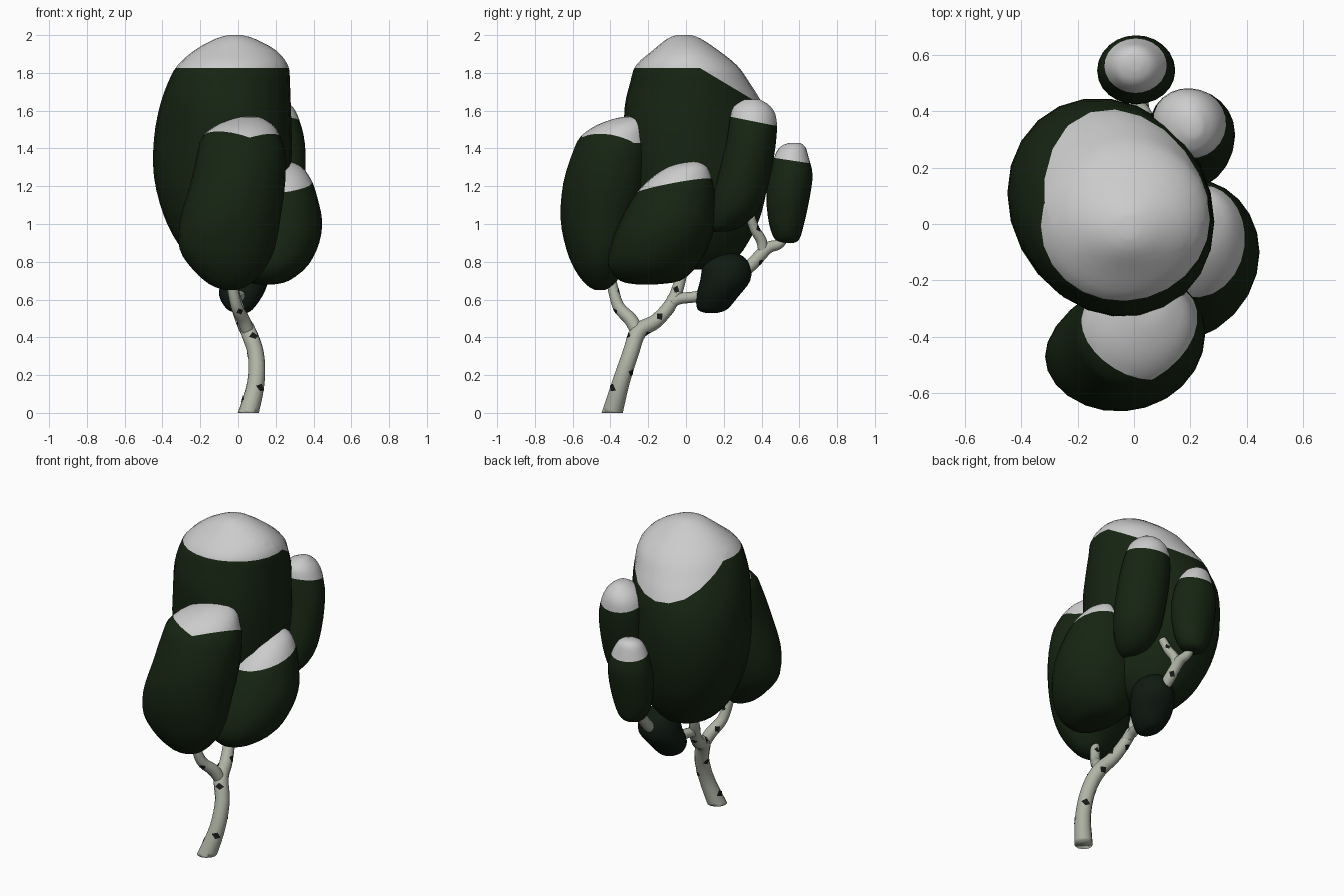
import bpy, bmesh, random
from math import cos, sin, pi
from mathutils import Vector

random.seed(4)


def mat(name, rgb):
    m = bpy.data.materials.new(name)
    m.diffuse_color = (*rgb, 1)
    return m


GREEN = mat("foliage", (0.008, 0.018, 0.006))
DARK = mat("dark_foliage", (0.005, 0.010, 0.006))
SNOW = mat("snow", (0.8, 0.8, 0.8))
BARK = mat("bark", (0.43, 0.46, 0.38))
MARK = mat("bark_mark", (0.01, 0.01, 0.01))


def spline(keys, steps):
    """Catmull-Rom through tuples of any length."""
    k = [keys[0]] + list(keys) + [keys[-1]]
    out = []
    for i in range(1, len(k) - 2):
        for s in range(steps):
            t = s / steps
            out.append([0.5 * (2 * b + (c - a) * t + (2 * a - 5 * b + 4 * c - d) * t * t
                               + (3 * b - a - 3 * c + d) * t ** 3)
                        for a, b, c, d in zip(*k[i - 1:i + 3])])
    return out + [list(keys[-1])]


def finish(name, bm, mats):
    bmesh.ops.recalc_face_normals(bm, faces=bm.faces)
    for f in bm.faces:
        f.smooth = True
    me = bpy.data.meshes.new(name)
    bm.to_mesh(me)
    bm.free()
    for m in mats:
        me.materials.append(m)
    ob = bpy.data.objects.new(name, me)
    bpy.context.collection.objects.link(ob)
    return ob


def skin_rings(bm, rings):
    """Bridge equal-length rings of points and cap both ends."""
    vs = [[bm.verts.new(p) for p in r] for r in rings]
    n = len(vs[0])
    for a, b in zip(vs, vs[1:]):
        for i in range(n):
            j = (i + 1) % n
            bm.faces.new((a[i], a[j], b[j], b[i]))
    bm.faces.new(vs[0])
    bm.faces.new(vs[-1])


def clump(name, keys, planes=(), test=all, green=GREEN, skew=lambda z: 0.0, seg=24):
    """keys: (z, x0, x1, y0, y1) extents; snow where z > a*x + b*y + c."""
    rings = []
    for z, x0, x1, y0, y1 in spline(keys, 3):
        rings.append([((x0 + x1) / 2 + (x1 - x0) / 2 * cos(2 * pi * i / seg),
                       (y0 + y1) / 2 + (y1 - y0) / 2 * sin(2 * pi * i / seg + skew(z)), z)
                      for i in range(seg)])
    bm = bmesh.new()
    skin_rings(bm, rings)
    for a, b, c in planes:
        bmesh.ops.bisect_plane(bm, geom=bm.verts[:] + bm.edges[:] + bm.faces[:], dist=1e-5,
                               plane_co=(0, 0, c), plane_no=(-a, -b, 1))
    for f in bm.faces:
        p = f.calc_center_median()
        if planes and test(p.z > a * p.x + b * p.y + c for a, b, c in planes):
            f.material_index = 1
    return finish(name, bm, [green, SNOW])


# Leaf clumps with snow caps
clump("main_crown", [
    (0.76, -0.14, 0.02, -0.04, 0.14), (0.80, -0.23, 0.12, -0.15, 0.25),
    (0.90, -0.32, 0.20, -0.24, 0.33), (1.05, -0.395, 0.25, -0.29, 0.40),
    (1.25, -0.445, 0.28, -0.32, 0.44), (1.45, -0.445, 0.285, -0.33, 0.445),
    (1.62, -0.415, 0.28, -0.325, 0.41), (1.75, -0.37, 0.275, -0.295, 0.335),
    (1.84, -0.32, 0.265, -0.265, 0.27), (1.92, -0.23, 0.20, -0.175, 0.17),
    (1.98, -0.12, 0.09, -0.10, 0.08), (2.0, -0.05, 0.02, -0.05, 0.03)],
    [(0, 0, 1.825), (0, -0.6, 1.87)], any,
    skew=lambda z: -0.13 + 0.17 * min(1, max(0, (z - 1.5) / 0.3)))
clump("front_clump", [
    (0.65, -0.07, -0.01, -0.48, -0.43), (0.68, -0.15, 0.06, -0.53, -0.38),
    (0.76, -0.24, 0.14, -0.59, -0.33), (0.87, -0.31, 0.195, -0.635, -0.28),
    (1.03, -0.305, 0.225, -0.665, -0.23), (1.22, -0.25, 0.25, -0.65, -0.19),
    (1.38, -0.215, 0.25, -0.60, -0.18), (1.46, -0.19, 0.225, -0.56, -0.18),
    (1.52, -0.12, 0.19, -0.48, -0.185), (1.56, -0.02, 0.13, -0.37, -0.20),
    (1.57, 0.02, 0.09, -0.30, -0.24)],
    [(0, 0, 1.43), (-0.38, -0.46, 1.226), (0.48, -0.36, 1.228)], skew=lambda z: 0.08)
clump("right_clump", [
    (0.68, 0.10, 0.19, -0.26, -0.16), (0.70, 0.04, 0.27, -0.35, -0.03),
    (0.78, -0.05, 0.37, -0.41, 0.06), (0.90, -0.07, 0.43, -0.395, 0.125),
    (1.02, -0.04, 0.445, -0.345, 0.155), (1.14, 0.03, 0.42, -0.28, 0.155),
    (1.23, 0.10, 0.39, -0.20, 0.14), (1.30, 0.16, 0.34, -0.10, 0.115),
    (1.33, 0.23, 0.28, 0.0, 0.07)],
    [(0.1, 0.18, 1.19)])
clump("back_right_clump", [
    (0.96, 0.15, 0.22, 0.14, 0.22), (0.99, 0.10, 0.27, 0.12, 0.30),
    (1.08, 0.07, 0.33, 0.13, 0.39), (1.22, 0.06, 0.355, 0.16, 0.44),
    (1.42, 0.055, 0.355, 0.21, 0.475), (1.55, 0.07, 0.325, 0.23, 0.48),
    (1.62, 0.11, 0.29, 0.25, 0.45), (1.66, 0.18, 0.24, 0.31, 0.39)],
    [(0, -0.2, 1.615)], skew=lambda z: -0.05)
clump("back_clump", [
    (0.90, -0.03, 0.03, 0.51, 0.57), (0.92, -0.07, 0.08, 0.47, 0.60),
    (1.00, -0.11, 0.12, 0.44, 0.625), (1.14, -0.13, 0.145, 0.425, 0.655),
    (1.26, -0.125, 0.14, 0.44, 0.67), (1.35, -0.10, 0.11, 0.465, 0.65),
    (1.41, -0.07, 0.07, 0.50, 0.63), (1.43, -0.03, 0.03, 0.55, 0.60)],
    [(0, -0.15, 1.42)])
clump("low_clump", [
    (0.53, -0.01, 0.05, 0.10, 0.17), (0.55, -0.06, 0.08, 0.06, 0.22),
    (0.62, -0.10, 0.13, 0.055, 0.28), (0.70, -0.09, 0.16, 0.075, 0.34),
    (0.78, -0.07, 0.15, 0.09, 0.34), (0.83, -0.03, 0.11, 0.13, 0.30),
    (0.845, 0.02, 0.06, 0.21, 0.25)], green=DARK)

marks = bmesh.new()


def branch(name, keys, n_marks=0, seg=12):
    """Round tapering limb through (x, y, z, radius) keys, with diamond bark marks."""
    pts = spline(keys, 5)
    rings, frames = [], []
    for i, p in enumerate(pts):
        a, b = pts[max(i - 1, 0)], pts[min(i + 1, len(pts) - 1)]
        t = (Vector(b[:3]) - Vector(a[:3])).normalized()
        u = (Vector((1, 0, 0)) - t * t.x).normalized()
        v = t.cross(u)
        frames.append((Vector(p[:3]), t, u, v, p[3]))
        rings.append([Vector(p[:3]) + (u * cos(2 * pi * k / seg) + v * sin(2 * pi * k / seg)) * p[3]
                      for k in range(seg)])
    bm = bmesh.new()
    skin_rings(bm, rings)
    # level cut at the ground
    cut = bmesh.ops.bisect_plane(bm, geom=bm.verts[:] + bm.edges[:] + bm.faces[:], dist=1e-5,
                                 plane_co=(0, 0, 0), plane_no=(0, 0, 1), clear_inner=True)
    edges = [e for e in cut["geom_cut"] if isinstance(e, bmesh.types.BMEdge)]
    if edges:
        bmesh.ops.edgeloop_fill(bm, edges=edges)
    finish(name, bm, [BARK])
    angle = random.uniform(0, 6)
    for m in range(n_marks):
        c, t, u, v, r = frames[int((m + 2.6) / (n_marks + 2.8) * len(frames))]
        angle += 2.2 + random.uniform(-0.4, 0.4)

        def at(da, dt):
            return marks.verts.new(c + (u * cos(angle + da) + v * sin(angle + da)) * r * 1.07 + t * dt)
        top, bot, mid = at(0, 0.024), at(0, -0.018), at(0, 0)
        left, right = at(-0.6, 0.004), at(0.6, -0.003)
        for f in ((top, left, mid), (left, bot, mid), (bot, right, mid), (right, top, mid)):
            marks.faces.new(f)


# Trunk and limbs
branch("trunk", [(0.03, -0.41, -0.06, 0.056), (0.055, -0.39, 0.0, 0.054),
                 (0.095, -0.345, 0.16, 0.046), (0.095, -0.295, 0.31, 0.043),
                 (0.055, -0.25, 0.43, 0.043), (0.025, -0.16, 0.485, 0.038),
                 (-0.005, -0.085, 0.57, 0.034), (-0.03, -0.04, 0.67, 0.031),
                 (-0.04, 0.0, 0.85, 0.026)], 12)
branch("front_limb", [(0.06, -0.25, 0.41, 0.034), (0.03, -0.29, 0.49, 0.036),
                      (-0.01, -0.36, 0.57, 0.031), (-0.04, -0.40, 0.72, 0.026)], 3)
branch("back_limb", [(0.0, -0.08, 0.58, 0.026), (-0.01, -0.03, 0.605, 0.029),
                     (0.01, 0.07, 0.62, 0.029), (0.03, 0.20, 0.68, 0.030),
                     (0.03, 0.33, 0.77, 0.034), (0.02, 0.43, 0.87, 0.031),
                     (0.01, 0.50, 0.90, 0.026), (0.0, 0.56, 1.0, 0.02)], 6)
branch("back_twig", [(0.025, 0.41, 0.84, 0.026), (0.03, 0.40, 0.91, 0.028),
                     (0.05, 0.365, 0.97, 0.026), (0.07, 0.34, 1.04, 0.024)], 1)

finish("bark_marks", marks, [MARK])
